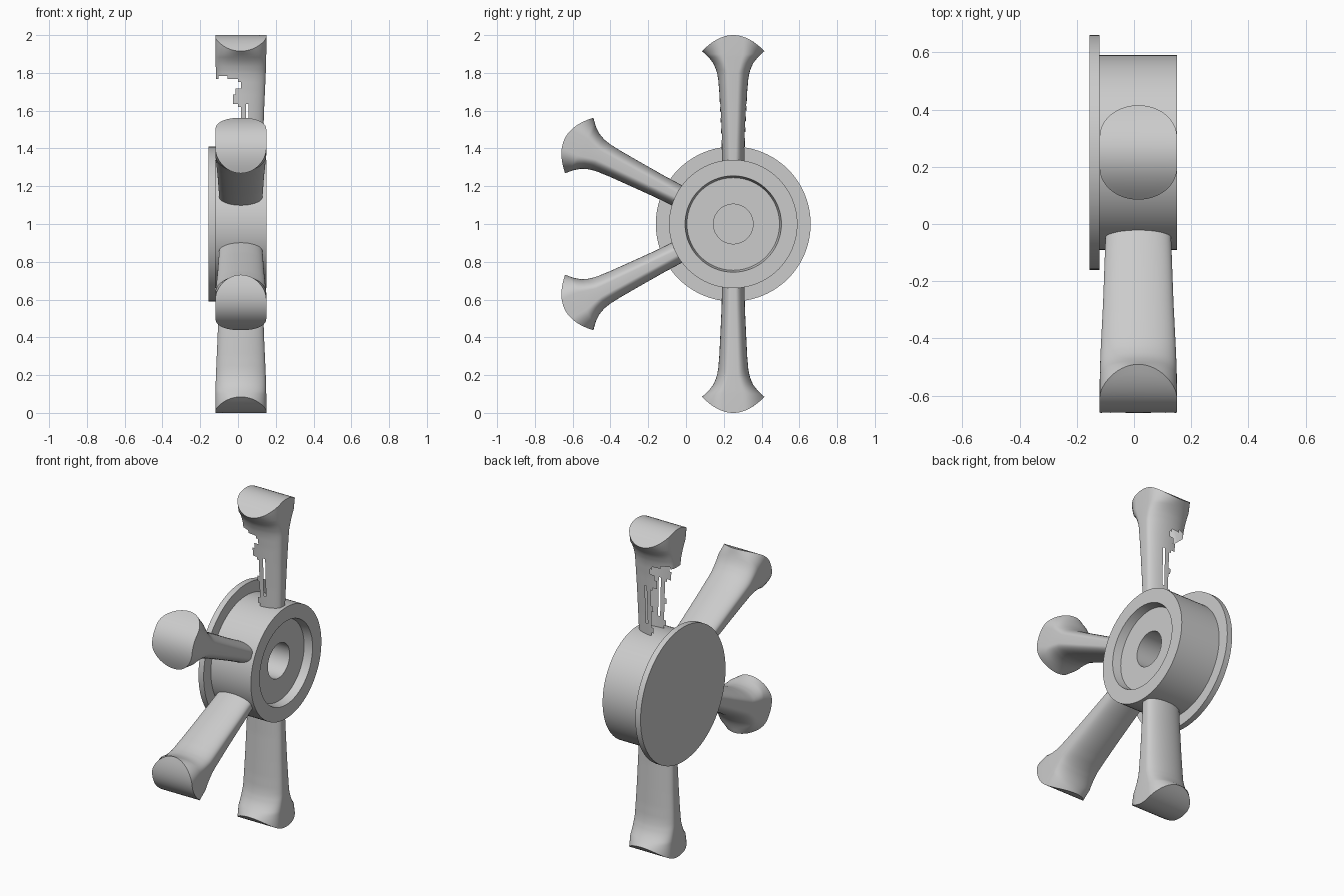
import bpy, bmesh, math

old = bpy.data.objects.get("Cube")
if old:
    bpy.data.objects.remove(old, do_unlink=True)

CY, CZ = 0.25, 1.0      # hub axis
CX = 0.015              # middle of the spokes along the axis
TIP_HALF = 0.165

grey = bpy.data.materials.new("light_grey")
grey.use_nodes = True
grey.diffuse_color = (0.6, 0.6, 0.6, 1)
grey.node_tree.nodes["Principled BSDF"].inputs["Base Color"].default_value = (0.6, 0.6, 0.6, 1)


def finish(bm, name):
    bmesh.ops.remove_doubles(bm, verts=bm.verts, dist=0.0002)
    bmesh.ops.recalc_face_normals(bm, faces=bm.faces)
    mesh = bpy.data.meshes.new(name)
    bm.to_mesh(mesh)
    bm.free()
    obj = bpy.data.objects.new(name, mesh)
    bpy.context.collection.objects.link(obj)
    mesh.materials.append(grey)
    bpy.ops.object.select_all(action="DESELECT")
    obj.select_set(True)
    bpy.context.view_layer.objects.active = obj
    bpy.ops.object.shade_smooth_by_angle(angle=math.radians(30))
    return obj


def loft(bm, rings):
    """Bridge closed rings of equal length."""
    rows = [[bm.verts.new(p) for p in ring] for ring in rings]
    for a, b in zip(rows, rows[1:]):
        for i in range(len(a)):
            j = (i + 1) % len(a)
            bm.faces.new((a[i], a[j], b[j], b[i]))


def lathe(name, profile, steps=96):
    """Turn (x, radius) points around the hub axis."""
    bm = bmesh.new()
    turns = [2 * math.pi * k / steps for k in range(steps)]
    loft(bm, [[(x, CY + r * math.cos(a), CZ + r * math.sin(a)) for a in turns]
              for x, r in profile])
    bmesh.ops.dissolve_degenerate(bm, edges=bm.edges, dist=0.0001)
    return finish(bm, name)


def blend(table, r):
    """Smooth curve through evenly read (r, value) stations."""
    for (r0, v0), (r1, v1) in zip(table, table[1:]):
        if r <= r1:
            return v0 + (v1 - v0) * (r - r0) / (r1 - r0)
    return table[-1][1]


HALF_T = [(0.32, 0.059), (0.45, 0.062), (0.6, 0.069), (0.7, 0.074), (0.77, 0.08),
          (0.81, 0.088), (0.85, 0.105), (0.885, 0.132), (0.915, TIP_HALF)]
HALF_X = [(0.32, 0.114), (0.6, 0.123), (0.8, 0.132), (0.915, 0.135)]
FLAT = [(0.32, 0.012), (0.8, 0.025), (0.915, 0.055)]


def section(r, n=28):
    """Rounded section, as (x, t) points, with short flat edges at both ends."""
    ht, hx, flat = blend(HALF_T, r), blend(HALF_X, r), blend(FLAT, r)
    half = []
    for k in range(n + 1):
        a = math.pi * k / n
        half.append((-hx * math.cos(a), flat + (ht - flat) * math.sin(a)))
    return half + [(x, -t) for x, t in reversed(half)]


def tip_height(t):
    return 1.0 - 0.085 * (t / TIP_HALF) ** 2


def torn(x, r):
    """True where the damaged spoke has lost its skin."""
    if r > 0.775 + 0.01 * math.sin(60 * x):
        return False
    edge = -0.002 + 0.006 * math.sin(47 * r)
    if 0.64 < r < 0.71:
        edge = -0.035
    slit = 0.024 < x - CX < 0.036 and 0.4 < r < 0.64
    return x - CX < edge or slit


def spoke(name, degrees, damaged=False):
    ang = math.radians(degrees)
    c, s = math.cos(ang), math.sin(ang)

    def place(x, t, r):
        return (CX + x, CY + r * c - t * s, CZ + r * s + t * c)

    rings = []
    steps = 36
    for k in range(steps):
        r = 0.32 + (0.9 - 0.32) * k / (steps - 1)
        rings.append([place(x, t, r) for x, t in section(r)])
    # curved end face, closing on its centre line
    rim = section(0.915)
    for k in range(9):
        f = 1 - k / 8
        rings.append([place(x, t * f, tip_height(t * f)) for x, t in rim])
    bm = bmesh.new()
    loft(bm, rings)
    bmesh.ops.dissolve_degenerate(bm, edges=bm.edges, dist=0.0001)
    if damaged:
        lost = []
        for f in bm.faces:
            m = f.calc_center_median()
            if torn(m.x, (m.y - CY) * c + (m.z - CZ) * s):
                lost.append(f)
        bmesh.ops.delete(bm, geom=lost, context="FACES")
    return finish(bm, name)


# Backing disc and hollow hub
lathe("flange_disc", [(-0.155, 0), (-0.155, 0.41), (-0.12, 0.41), (-0.12, 0)])
lathe("hub", [(-0.12, 0.34), (0.15, 0.34), (0.15, 0.255), (0.10, 0.245),
              (0.10, 0.105), (-0.119, 0.105)])

# Flared spokes, the upper one broken open
spoke("upper_spoke", 90, damaged=True)
spoke("front_upper_spoke", 153)
spoke("front_lower_spoke", 207)
spoke("lower_spoke", 270)
